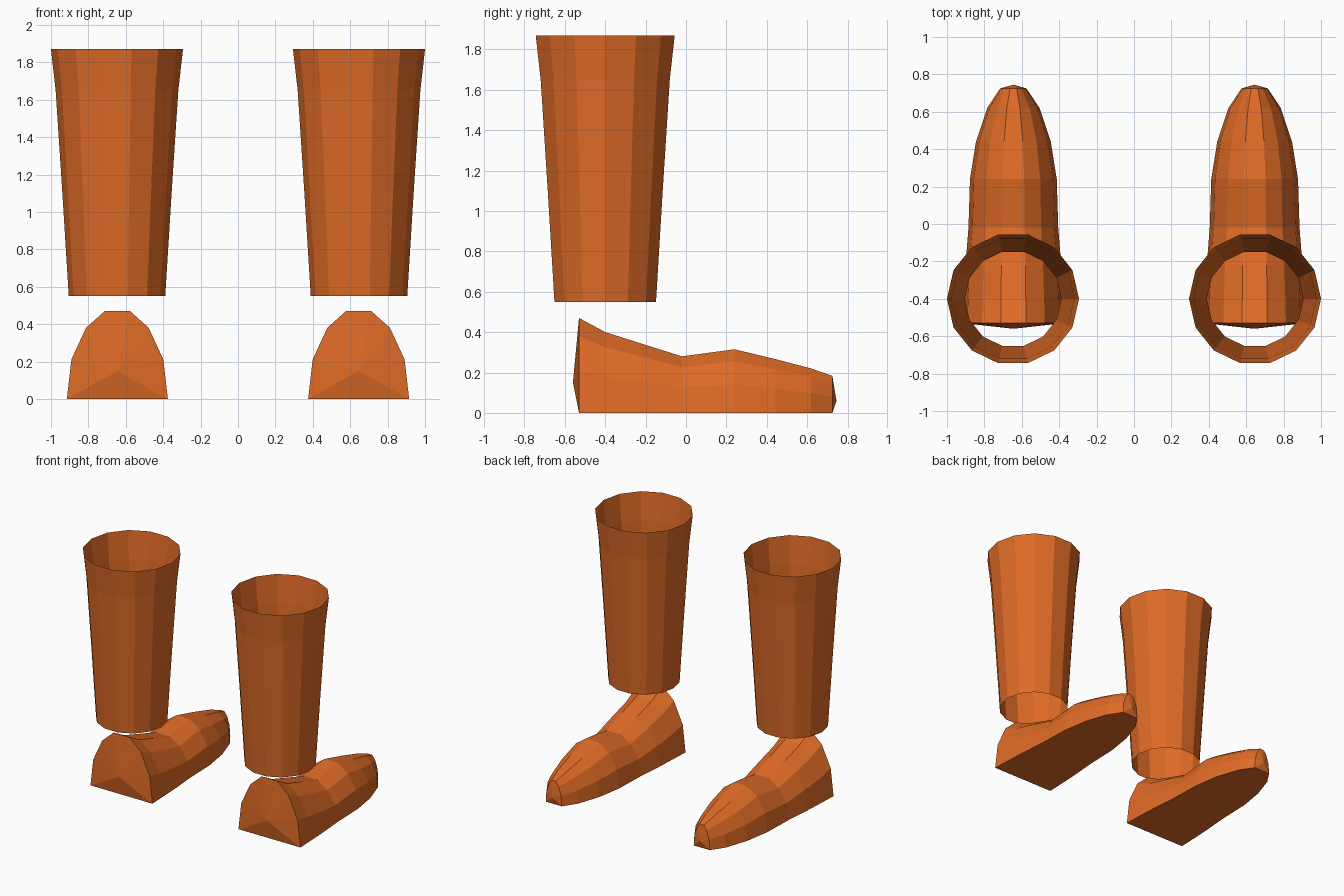
import bpy, bmesh, math

if "Cube" in bpy.data.objects:
    bpy.data.objects.remove(bpy.data.objects["Cube"])

orange = bpy.data.materials.new("burnt orange")
orange.diffuse_color = (0.74, 0.147, 0.02, 1)
orange.use_nodes = True
orange.node_tree.nodes["Principled BSDF"].inputs["Base Color"].default_value = orange.diffuse_color


def bridge(bm, a, b):
    n = len(a)
    for i in range(n):
        j = (i + 1) % n
        bm.faces.new((a[i], a[j], b[j], b[i]))


def cap_fan(bm, ring, tip):
    t = bm.verts.new(tip)
    n = len(ring)
    for i in range(n):
        bm.faces.new((ring[i], ring[(i + 1) % n], t))


def finish(bm, name, closed):
    if closed:
        bmesh.ops.recalc_face_normals(bm, faces=bm.faces)
    mesh = bpy.data.meshes.new(name)
    bm.to_mesh(mesh)
    bm.free()
    mesh.materials.append(orange)
    bpy.context.collection.objects.link(bpy.data.objects.new(name, mesh))


def boot_shaft(name, cx):
    # open 14-sided tube, flaring at the rim
    bm = bmesh.new()
    rings = []
    for z, r in ((0.55, 0.258), (1.10, 0.292), (1.65, 0.328), (1.87, 0.353)):
        rings.append([bm.verts.new((cx + r * math.cos(math.tau * i / 14),
                                    -0.40 + r * math.sin(math.tau * i / 14), z))
                      for i in range(14)])
    for a, b in zip(rings, rings[1:]):
        bridge(bm, a, b)
    finish(bm, name, False)


# faceted arch: share of half width, share of height
ARCH = ((1, 0), (0.91, 0.45), (0.62, 0.81), (0.25, 1))
# foot stations from heel to toe: y, half width, height
STATIONS = ((-0.53, 0.27, 0.47), (-0.40, 0.265, 0.40), (-0.22, 0.256, 0.343),
            (-0.02, 0.24, 0.28), (0.24, 0.232, 0.315), (0.44, 0.20, 0.267),
            (0.62, 0.14, 0.22), (0.725, 0.07, 0.183))


def foot(name, cx):
    bm = bmesh.new()
    profile = list(ARCH) + [(-x, z) for x, z in reversed(ARCH)]
    rings = [[bm.verts.new((cx + x * w, y, z * h)) for x, z in profile]
             for y, w, h in STATIONS]
    for a, b in zip(rings, rings[1:]):
        bridge(bm, a, b)
    # bulging heel and toe ends
    cap_fan(bm, rings[0], (cx, -0.56, 0.15))
    cap_fan(bm, rings[-1], (cx, 0.745, 0.06))
    finish(bm, name, True)


for side, cx in (("left", -0.645), ("right", 0.645)):
    boot_shaft(side + "_boot_shaft", math.copysign(0.647, cx))
    foot(side + "_boot_foot", cx)
